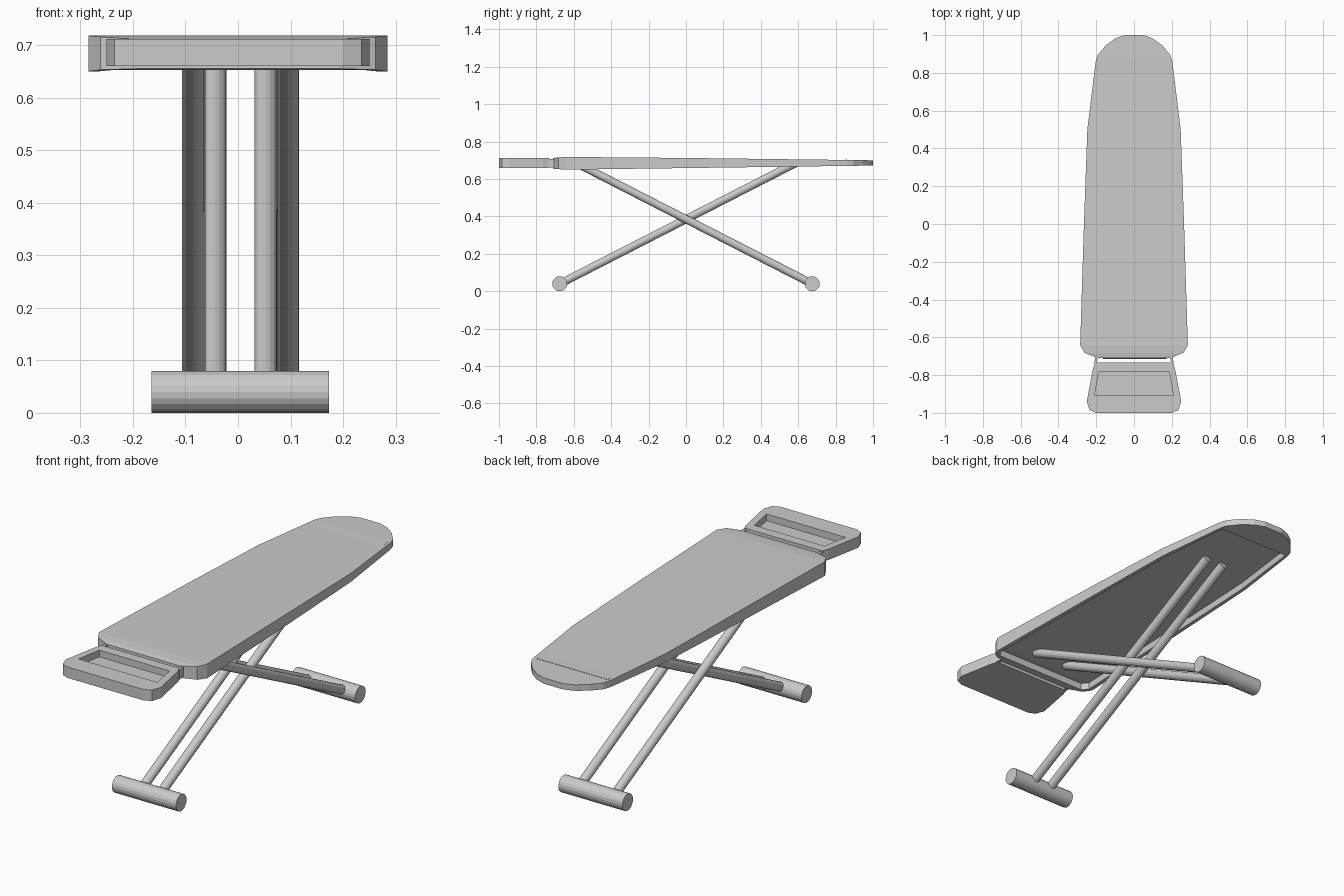
import bpy, bmesh
from mathutils import Vector

if "Cube" in bpy.data.objects:
    bpy.data.objects.remove(bpy.data.objects["Cube"])


def interp(table, y):
    for (y0, z0), (y1, z1) in zip(table, table[1:]):
        if y <= y1:
            return z0 + (z1 - z0) * (y - y0) / (y1 - y0)
    return table[-1][1]


def outline(half):
    """Mirror a right-hand half outline into a closed loop."""
    return half + [(-x, y) for x, y in reversed(half)]


def stack(name, loops):
    """Skin a stack of equal-length loops and close both ends with cross strips."""
    bm = bmesh.new()
    rings = [[bm.verts.new(p) for p in loop] for loop in loops]
    n = len(rings[0])
    for a, b in zip(rings, rings[1:]):
        for i in range(n):
            j = (i + 1) % n
            bm.faces.new((a[i], a[j], b[j], b[i]))
    for r in (rings[0], rings[-1]):
        for i in range(n // 2 - 1):
            bm.faces.new((r[i], r[i + 1], r[n - 2 - i], r[n - 1 - i]))
    bmesh.ops.recalc_face_normals(bm, faces=bm.faces)
    me = bpy.data.meshes.new(name)
    bm.to_mesh(me)
    bm.free()
    ob = bpy.data.objects.new(name, me)
    bpy.context.collection.objects.link(ob)
    return ob


def rod(name, a, b, radius, sides):
    a, b = Vector(a), Vector(b)
    d = b - a
    bpy.ops.mesh.primitive_cylinder_add(vertices=sides, radius=radius,
                                        depth=d.length, location=(a + b) / 2)
    ob = bpy.context.object
    ob.rotation_euler = d.to_track_quat('Z', 'Y').to_euler()
    ob.name = name
    return ob


# Board: tapering slab with a shallow pocket underneath
TOP = [(-0.71, 0.711), (-0.68, 0.716), (-0.60, 0.72), (1.0, 0.70)]
BOTTOM = [(-0.71, 0.655), (-0.64, 0.65), (1.0, 0.672)]
board_half = [(0.195, -0.71), (0.21, -0.703), (0.262, -0.682), (0.285, -0.64),
              (0.265, 0.0), (0.247, 0.50), (0.203, 0.86), (0.192, 0.895),
              (0.15, 0.945), (0.10, 0.982), (0.05, 1.0)]
outer = outline(board_half)
inner = outline([(x * 0.93, max(-0.67, min(0.86, y))) for x, y in board_half])
stack("ironing_board", [
    [(x, y, interp(TOP, y)) for x, y in outer],
    [(x, y, interp(BOTTOM, y)) for x, y in outer],
    [(x, y, interp(BOTTOM, y)) for x, y in inner],
    [(x, y, interp(BOTTOM, y) + 0.033) for x, y in inner],
])

# Iron rest: rounded tray with a trapezoid recess on top
rest = outline([(0.20, -1.0), (0.235, -0.985), (0.25, -0.94),
                (0.217, -0.765), (0.205, -0.733)])
lip = outline([(0.19, -0.905), (0.20, -0.905), (0.208, -0.905),
               (0.186, -0.78), (0.17, -0.78)])
stack("iron_rest", [
    [(x, y, 0.66) for x, y in rest],
    [(x, y, 0.712) for x, y in rest],
    [(x, y, 0.712) for x, y in lip],
    [(x, y, 0.68) for x, y in lip],
])

# Two small hinges joining the rest to the board
for side, s in (("left", -1), ("right", 1)):
    plan = [(0.19, -0.705), (0.205, -0.70), (0.21, -0.74), (0.198, -0.74)]
    stack("hinge_" + side, [[(s * x, y, z) for x, y in plan]
                            for z in (0.662, 0.708)])

# Crossed leg pairs, each ending in a round cross-bar foot
for label, s, spread in (("front", -1, 0.048), ("back", 1, 0.09)):
    for side, k in (("left", -1), ("right", 1)):
        x = 0.005 + k * spread
        rod(f"{label}_leg_{side}", (x, s * 0.67, 0.042),
            (x, -s * 0.588, 0.686), 0.0215, 16)
    rod(label + "_foot", (-0.165, s * 0.675, 0.04),
        (0.173, s * 0.675, 0.04), 0.04, 20)
